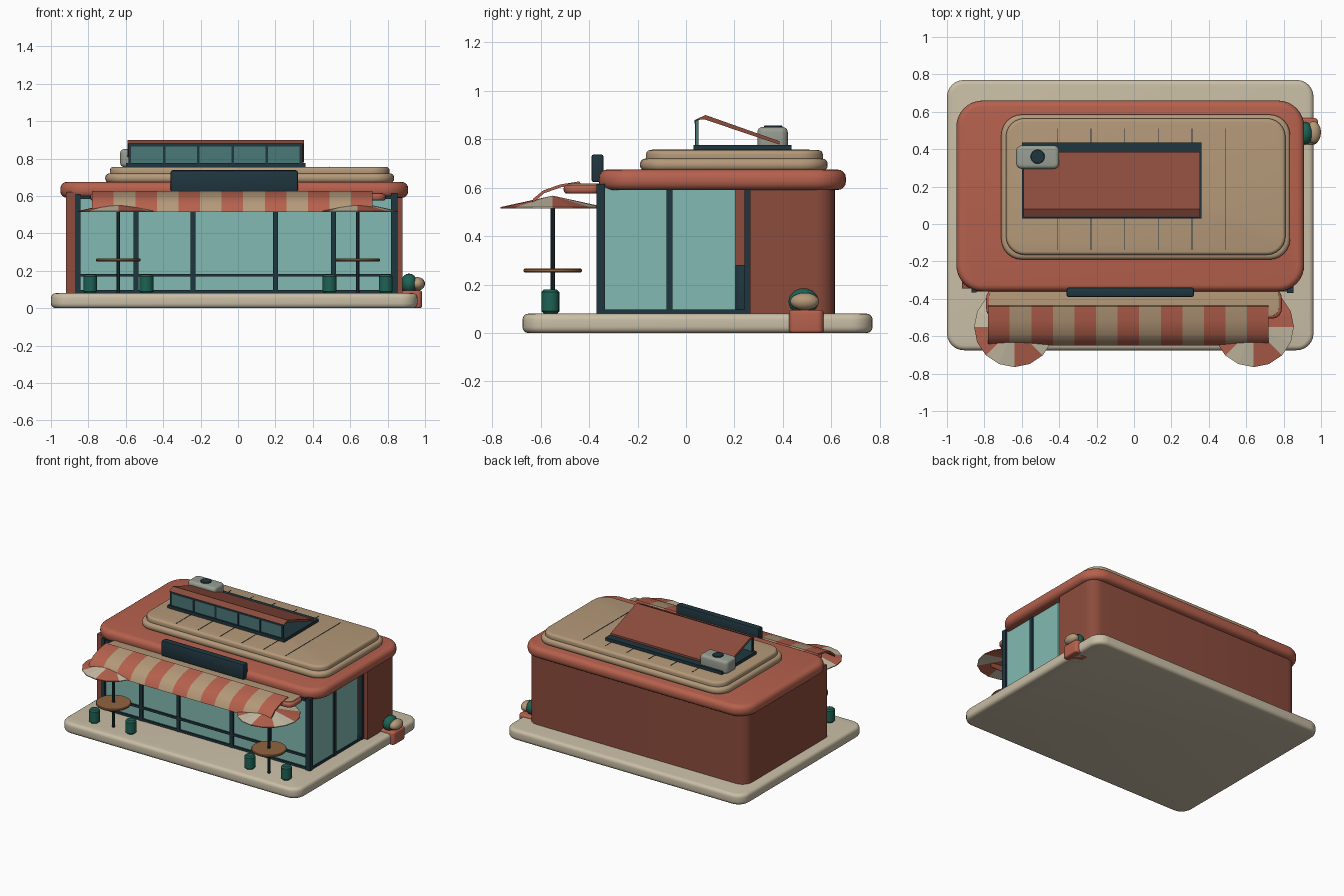
import bpy, bmesh, math
from mathutils import Vector

cube = bpy.data.objects.get("Cube")
if cube:
    bpy.data.objects.remove(cube, do_unlink=True)


def material(name, rgb):
    m = bpy.data.materials.new(name)
    m.use_nodes = True
    col = [(c / 255 / 12.92) if c < 11 else ((c / 255 + 0.055) / 1.055) ** 2.4 for c in rgb] + [1]
    m.diffuse_color = col
    m.node_tree.nodes["Principled BSDF"].inputs["Base Color"].default_value = col
    return m


TERRA = material("terracotta", (182, 97, 77))
BRICK = material("brick", (140, 76, 61))
TAN = material("tan", (180, 153, 121))
CREAM = material("cream stone", (201, 190, 166))
GLASS = material("pale glass", (130, 186, 178))
TINT = material("dark glass", (75, 120, 120))
NAVY = material("dark frame", (32, 54, 63))
GREEN = material("deep green", (30, 98, 84))
WOOD = material("wood", (146, 99, 62))
GREY = material("grey metal", (152, 158, 147))


def finish(name, bm, *mats, smooth=True):
    bmesh.ops.recalc_face_normals(bm, faces=bm.faces)
    me = bpy.data.meshes.new(name)
    bm.to_mesh(me)
    bm.free()
    ob = bpy.data.objects.new(name, me)
    bpy.context.collection.objects.link(ob)
    for m in mats:
        me.materials.append(m)
    if smooth:
        bpy.ops.object.select_all(action='DESELECT')
        ob.select_set(True)
        bpy.context.view_layer.objects.active = ob
        bpy.ops.object.shade_smooth_by_angle(angle=math.radians(35))
    return ob


def loft(bm, rings):
    """Skin closed rings of points and cap both ends."""
    rows = [[bm.verts.new(p) for p in r] for r in rings]
    n = len(rows[0])
    for a, b in zip(rows, rows[1:]):
        for i in range(n):
            bm.faces.new((a[i], a[(i + 1) % n], b[(i + 1) % n], b[i]))
    bm.faces.new(rows[0])
    bm.faces.new(rows[-1])


def rounded_box(name, x, y, z, corner, edge, mat, steps=6):
    """Box with rounded plan corners and softened top and bottom rims."""
    def ring(inset, h):
        r = max(corner - inset, 0.001)
        pts = []
        for q, (cx, cy) in enumerate(((x[1] - corner, y[1] - corner), (x[0] + corner, y[1] - corner),
                                      (x[0] + corner, y[0] + corner), (x[1] - corner, y[0] + corner))):
            for k in range(steps + 1):
                a = (q + k / steps) * math.pi / 2
                pts.append((cx + r * math.cos(a), cy + r * math.sin(a), h))
        return pts
    arc = [k / 4 * math.pi / 2 for k in range(5)]
    rings = [ring(edge * (1 - math.sin(a)), z[0] + edge * (1 - math.cos(a))) for a in arc]
    rings += [ring(edge * (1 - math.sin(a)), z[1] - edge * (1 - math.cos(a))) for a in reversed(arc)]
    bm = bmesh.new()
    loft(bm, rings)
    return finish(name, bm, mat)


def box(name, x, y, z, mat):
    bm = bmesh.new()
    loft(bm, [[(x[0], y[0], h), (x[1], y[0], h), (x[1], y[1], h), (x[0], y[1], h)] for h in z])
    return finish(name, bm, mat, smooth=False)


def post(name, x, y, z, w, mat=NAVY):
    return box(name, (x - w / 2, x + w / 2), (y - w / 2, y + w / 2), z, mat)


def disc(name, x, y, z, r, edge, mat, n=20):
    bm = bmesh.new()
    loft(bm, [[(x + s * math.cos(math.tau * i / n), y + s * math.sin(math.tau * i / n), h) for i in range(n)]
              for s, h in ((r - edge, z[0]), (r, z[0] + edge), (r, z[1] - edge), (r - edge, z[1]))])
    return finish(name, bm, mat)


def ball(name, centre, size, mat):
    bm = bmesh.new()
    bmesh.ops.create_uvsphere(bm, u_segments=16, v_segments=10, radius=1)
    for v in bm.verts:
        v.co = Vector(centre) + v.co * Vector(size)
    return finish(name, bm, mat)


# Plinth
rounded_box("base_slab", (-1, 0.96), (-0.675, 0.77), (0, 0.08), 0.09, 0.025, CREAM)
box("inner_floor", (-0.86, 0.82), (-0.33, 0.57), (0.08, 0.095), GREEN)
rounded_box("inner_counter", (-0.5, 0.5), (0.2, 0.36), (0.09, 0.28), 0.03, 0.01, NAVY)


# Solid walls wrapping the left-hand, back and part of the right-hand side
def wall_line(off, r):
    pts = [(-0.92 + off, -0.345)]
    for cx, start in ((-0.92 + off + r, math.pi), (0.88 - off - r, math.pi / 2)):
        for k in range(7):
            a = start - k / 6 * math.pi / 2
            pts.append((cx + r * math.cos(a), 0.615 - off - r + r * math.sin(a)))
    return pts + [(0.88 - off, 0.265)]


bm = bmesh.new()
outer, inner = wall_line(0, 0.08), wall_line(0.05, 0.03)
loft(bm, [[(*o, 0.08), (*i, 0.08), (*i, 0.62), (*o, 0.62)] for o, i in zip(outer, inner)])
finish("walls", bm, BRICK)

# Shopfront glazing with frames
box("front_glass", (-0.86, 0.84), (-0.35, -0.34), (0.08, 0.6), GLASS)
box("side_glass", (0.83, 0.84), (-0.34, 0.205), (0.08, 0.6), GLASS)
for i, x in enumerate((-0.855, -0.545, -0.24, 0.2, 0.51)):
    post(f"front_mullion_{i}", x, -0.352, (0.08, 0.61), 0.026)
post("corner_post", 0.835, -0.352, (0.08, 0.615), 0.036)
for i, y in enumerate((-0.068, 0.255)):
    post(f"side_mullion_{i}", 0.838, y, (0.08, 0.6), 0.026)
for name, z in (("bottom_rail", 0.08), ("middle_rail", 0.168), ("top_rail", 0.585)):
    box(name, (-0.86, 0.83), (-0.362, -0.338), (z, z + 0.016), NAVY)
box("side_bottom_rail", (0.826, 0.848), (-0.34, 0.25), (0.08, 0.097), NAVY)

# Stepped roof
rounded_box("eave", (-0.95, 0.91), (-0.36, 0.66), (0.59, 0.675), 0.14, 0.035, TERRA, 8)
rounded_box("roof_lower_tier", (-0.71, 0.835), (-0.19, 0.585), (0.67, 0.72), 0.11, 0.022, TAN)
rounded_box("roof_upper_tier", (-0.685, 0.81), (-0.165, 0.565), (0.70, 0.755), 0.1, 0.018, TAN)
for i in range(6):
    x = -0.41 + i * 0.18
    box(f"roof_seam_{i}", (x - 0.002, x + 0.002), (-0.14, 0.51), (0.75, 0.757), NAVY)

# Skylight with open ends
box("skylight_curb", (-0.6, 0.36), (0.03, 0.435), (0.754, 0.777), NAVY)
box("skylight_glass", (-0.585, 0.345), (0.042, 0.05), (0.775, 0.875), TINT)
for i in range(6):
    post(f"skylight_post_{i}", -0.578 + i * 0.183, 0.044, (0.77, 0.88), 0.014)
box("skylight_head", (-0.585, 0.345), (0.036, 0.052), (0.865, 0.88), NAVY)
bm = bmesh.new()
loft(bm, [[(x, 0.035, 0.878), (x, 0.08, 0.9), (x, 0.385, 0.792), (x, 0.385, 0.778), (x, 0.075, 0.882)]
          for x in (-0.592, 0.352)])
finish("skylight_roof", bm, BRICK, smooth=False)

# Rooftop vent
rounded_box("vent_box", (-0.63, -0.4), (0.295, 0.42), (0.755, 0.85), 0.03, 0.02, GREY)
disc("vent_fan", -0.515, 0.36, (0.845, 0.857), 0.038, 0.003, NAVY)

# Blank sign board
bm = bmesh.new()
bmesh.ops.create_cube(bm, size=1)
for v in bm.verts:
    v.co = Vector((-0.02, -0.365, 0.68)) + v.co * Vector((0.68, 0.05, 0.115))
bmesh.ops.bevel(bm, geom=bm.edges[:], offset=0.01, segments=2, affect='EDGES', profile=0.5)
finish("sign_board", bm, NAVY)

# Canopy shelf and striped awning
rounded_box("canopy_shelf", (-0.79, 0.79), (-0.505, -0.345), (0.575, 0.612), 0.05, 0.015, TERRA)
rounded_box("canopy_top", (-0.775, 0.775), (-0.49, -0.345), (0.61, 0.617), 0.04, 0.002, TAN)
curve = [(-0.44, 0.626), (-0.52, 0.613), (-0.59, 0.588), (-0.63, 0.555), (-0.65, 0.513)]
section = curve + [(y + 0.005, z - 0.011) for y, z in reversed(curve[:-1])]
bm = bmesh.new()
stripe = 1.5 / 13
for i in range(13):
    start = len(bm.faces)
    loft(bm, [[(-0.78 + k * stripe, y, z) for y, z in section] for k in (i, i + 1)])
    bm.faces.ensure_lookup_table()
    for f in bm.faces[start:]:
        f.material_index = i % 2
finish("awning", bm, TERRA, TAN)

# Outdoor tables with parasols and stools
for side, x in (("right", -0.64), ("left", 0.64)):
    disc(side + "_parasol_pole", x, -0.55, (0.08, 0.55), 0.01, 0.001, NAVY, 10)
    disc(side + "_table", x, -0.55, (0.25, 0.266), 0.12, 0.004, WOOD, 28)
    for k in (-1, 1):
        disc(f"{side}_stool_{k + 1}", x + k * 0.15, -0.56, (0.08, 0.18), 0.037, 0.01, GREEN)
    bm = bmesh.new()
    top, under = bm.verts.new((x, -0.55, 0.567)), bm.verts.new((x, -0.55, 0.555))
    rim = [[bm.verts.new((x + 0.215 * math.cos(math.tau * i / 16), -0.55 + 0.215 * math.sin(math.tau * i / 16), z))
            for i in range(16)] for z in (0.52, 0.514)]
    for i in range(16):
        j = (i + 1) % 16
        for f in ((top, rim[0][i], rim[0][j]), (under, rim[1][j], rim[1][i]),
                  (rim[0][i], rim[1][i], rim[1][j], rim[0][j])):
            bm.faces.new(f).material_index = i // 2 % 2
    finish(side + "_parasol", bm, TERRA, CREAM, smooth=False)

# Planter beside the wall
rounded_box("planter_box", (0.86, 0.985), (0.425, 0.568), (0, 0.095), 0.025, 0.012, TERRA)
ball("planter_shrub", (0.915, 0.485, 0.13), (0.045, 0.062, 0.055), GREEN)
ball("planter_bloom", (0.96, 0.49, 0.13), (0.04, 0.06, 0.036), TAN)
